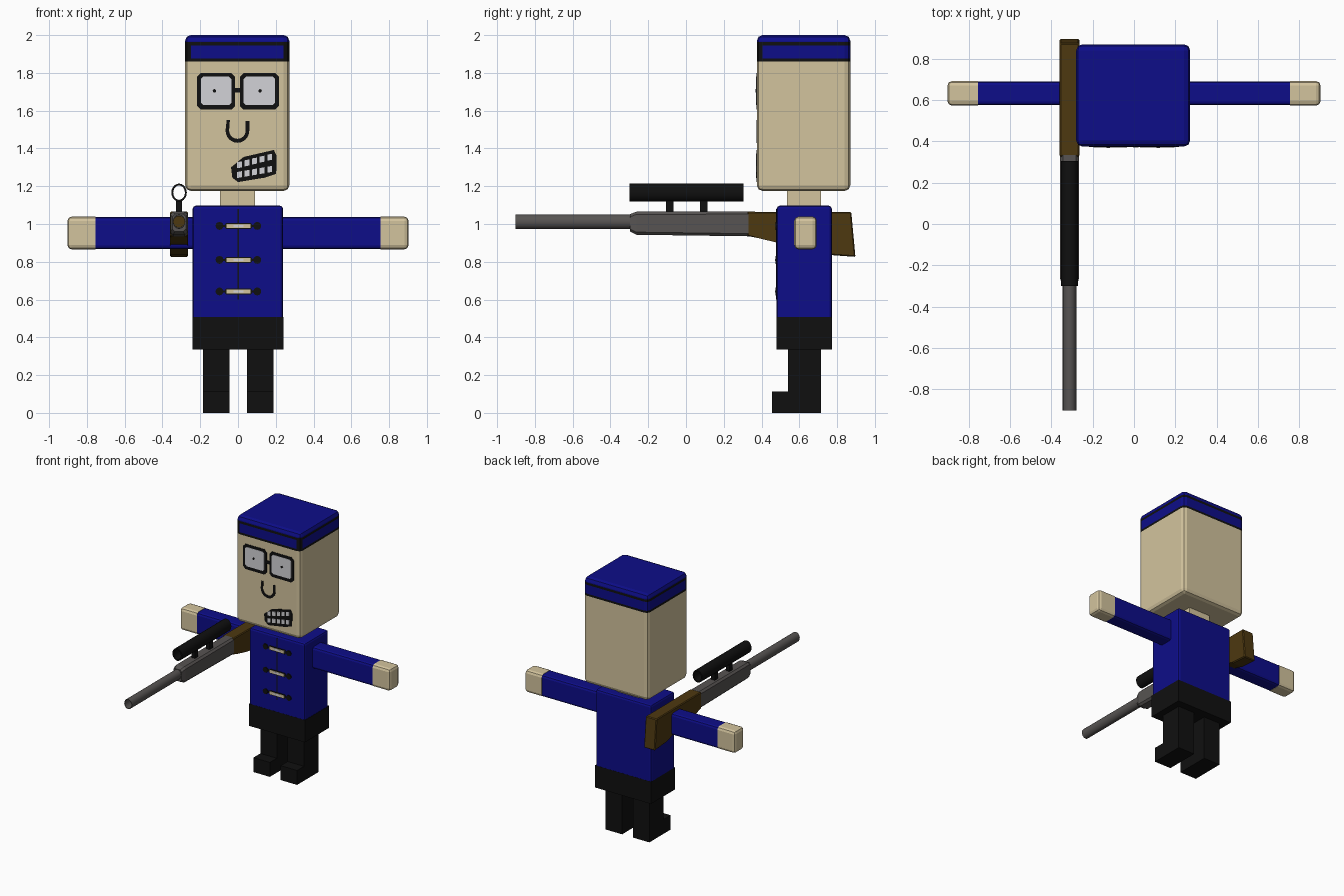
import bpy, bmesh, math
from mathutils import Vector

if "Cube" in bpy.data.objects:
    bpy.data.objects.remove(bpy.data.objects["Cube"])


def material(name, r, g, b):
    m = bpy.data.materials.new(name)
    m.diffuse_color = (r, g, b, 1)
    m.use_nodes = True
    m.node_tree.nodes["Principled BSDF"].inputs["Base Color"].default_value = m.diffuse_color
    return m


SKIN = material("skin", 0.65, 0.55, 0.34)
BLUE = material("coat_blue", 0.004, 0.004, 0.25)
BLACK = material("black", 0.005, 0.005, 0.005)
BROWN = material("wood_brown", 0.075, 0.04, 0.005)
GREY = material("gun_grey", 0.095, 0.088, 0.085)
WHITE = material("lens_white", 0.65, 0.65, 0.68)


def finish(name, bm, *mats, smooth=False):
    bmesh.ops.recalc_face_normals(bm, faces=bm.faces[:])
    me = bpy.data.meshes.new(name)
    bm.to_mesh(me)
    bm.free()
    for m in mats:
        me.materials.append(m)
    ob = bpy.data.objects.new(name, me)
    bpy.context.collection.objects.link(ob)
    if smooth:
        bpy.ops.object.select_all(action='DESELECT')
        ob.select_set(True)
        bpy.context.view_layer.objects.active = ob
        bpy.ops.object.shade_smooth_by_angle(angle=math.radians(40))
    return ob


def box_bm(x0, x1, y0, y1, z0, z1, bevel=0, segments=2):
    bm = bmesh.new()
    bmesh.ops.create_cube(bm, size=1)
    for v in bm.verts:
        v.co = ((x0 + x1) / 2 + v.co.x * (x1 - x0),
                (y0 + y1) / 2 + v.co.y * (y1 - y0),
                (z0 + z1) / 2 + v.co.z * (z1 - z0))
    if bevel:
        bmesh.ops.bevel(bm, geom=bm.edges[:], offset=bevel, segments=segments,
                        profile=0.5, affect='EDGES')
    return bm


def cut(bm, co, no):
    geom = bm.verts[:] + bm.edges[:] + bm.faces[:]
    bmesh.ops.bisect_plane(bm, geom=geom, plane_co=co, plane_no=no)


def extrude(name, pts, axis, a, b, mat, bevel=0):
    """Extrude a 2D outline along x (points y, z) or along y (points x, z)."""
    bm = bmesh.new()
    place = (lambda p, d: (d, p[0], p[1])) if axis == 'x' else (lambda p, d: (p[0], d, p[1]))
    lo = [bm.verts.new(place(p, a)) for p in pts]
    hi = [bm.verts.new(place(p, b)) for p in pts]
    bm.faces.new(lo)
    bm.faces.new(hi)
    for i in range(len(pts)):
        j = (i + 1) % len(pts)
        bm.faces.new((lo[i], lo[j], hi[j], hi[i]))
    if bevel:
        bmesh.ops.bevel(bm, geom=bm.edges[:], offset=bevel, segments=1, affect='EDGES')
    return finish(name, bm, mat)


def tube(name, y0, y1, cx, cz, rx, rz, wall, mat, n=20):
    """Open hollow tube along y."""
    bm = bmesh.new()
    rings = []
    for y, w in ((y0, 0), (y1, 0), (y1, wall), (y0, wall)):
        rings.append([bm.verts.new((cx + (rx - w) * math.cos(math.tau * i / n), y,
                                    cz + (rz - w) * math.sin(math.tau * i / n)))
                      for i in range(n)])
    for k in range(4):
        r, s = rings[k], rings[(k + 1) % 4]
        for i in range(n):
            j = (i + 1) % n
            bm.faces.new((r[i], r[j], s[j], s[i]))
    return finish(name, bm, mat, smooth=True)


def disc(cx, cz, r, n=12):
    return [(cx + r * math.cos(math.tau * i / n), cz + r * math.sin(math.tau * i / n))
            for i in range(n)]


def rect(x0, x1, z0, z1, c=0.0):
    if not c:
        return [(x0, z0), (x1, z0), (x1, z1), (x0, z1)]
    return [(x0 + c, z0), (x1 - c, z0), (x1, z0 + c), (x1, z1 - c),
            (x1 - c, z1), (x0 + c, z1), (x0, z1 - c), (x0, z0 + c)]


# Head with cap: one rounded block, coloured by height
bm = box_bm(-0.28, 0.272, 0.375, 0.87, 1.175, 2.0, 0.03)
for z in (1.86, 1.876, 1.945, 1.963):
    cut(bm, (0, 0, z), (0, 0, 1))
bm.normal_update()
for f in bm.faces:
    z, n = f.calc_center_median().z, f.normal
    if z < 1.86:
        f.material_index = 0
    elif z < 1.876 or 1.945 < z < 1.963:
        f.material_index = 2
    elif z < 1.945 and n.y < -0.1 and abs(n.x) > 0.1:
        f.material_index = 2
    else:
        f.material_index = 1
finish("head", bm, SKIN, BLUE, BLACK)

# Glasses, lenses and pupils
FACE = 0.377
for side, x0, x1, z0 in (("left", -0.217, -0.015, 1.605), ("right", 0.01, 0.217, 1.605)):
    extrude(side + "_glasses_frame", rect(x0, x1, z0, 1.8, 0.02), 'y', FACE - 0.005, FACE, BLACK)
    extrude(side + "_lens", rect(x0 + 0.02, x1 - 0.02, z0 + 0.025, 1.78, 0.012),
            'y', FACE - 0.007, FACE, WHITE)
    px = -0.125 if side == "left" else 0.117
    extrude(side + "_pupil", disc(px, 1.705, 0.009), 'y', FACE - 0.009, FACE, BLACK)
extrude("glasses_bridge", rect(-0.02, 0.015, 1.695, 1.72), 'y', FACE - 0.005, FACE, BLACK)

# Nose: a U-shaped stroke
angles = [math.pi + math.pi * i / 12 for i in range(13)]
outer = [(-0.003 + 0.063 * math.cos(a), 1.495 + 0.065 * math.sin(a)) for a in angles]
inner = [(-0.003 + 0.044 * math.cos(a), 1.495 + 0.044 * math.sin(a)) for a in angles]
extrude("nose", [(-0.06, 1.55)] + outer + [(0.06, 1.545), (0.041, 1.545)] + inner[::-1]
        + [(-0.043, 1.55)], 'y', FACE - 0.005, FACE, BLACK)

# Crooked mouth with two rows of teeth
extrude("mouth", [(-0.037, 1.30), (0.03, 1.355), (0.19, 1.392), (0.205, 1.36), (0.202, 1.265),
                  (0.14, 1.245), (0.0, 1.222), (-0.03, 1.245)], 'y', FACE - 0.005, FACE, BLACK)
for row, (z, h) in enumerate(((1.243, 0.032), (1.295, 0.032))):
    for i in range(5):
        x = -0.005 + 0.04 * i
        zz = z + 0.007 * i + row * 0.003 * i
        extrude("tooth", [(x, zz), (x + 0.026, zz + 0.005), (x + 0.026, zz + h + 0.005),
                          (x, zz + h)], 'y', FACE - 0.007, FACE, WHITE)

# Neck
finish("neck", box_bm(-0.095, 0.09, 0.535, 0.715, 1.08, 1.19), SKIN)

# Torso and trousers
bm = box_bm(-0.24, 0.238, 0.48, 0.772, 0.505, 1.097)
top = [e for e in bm.edges if max(v.co.z for v in e.verts) > 1]
bmesh.ops.bevel(bm, geom=top, offset=0.016, segments=2, profile=0.5, affect='EDGES')
finish("coat", bm, BLUE)
finish("trousers", box_bm(-0.24, 0.24, 0.479, 0.773, 0.335, 0.507), BLACK)

# Coat seam and toggles
CHEST = 0.481
extrude("coat_seam", rect(-0.003, 0.004, 0.6, 1.08), 'y', CHEST - 0.004, CHEST, BLACK)
for z in (0.99, 0.81, 0.643):
    extrude("toggle_cord", rect(-0.1, 0.105, z - 0.006, z + 0.006), 'y', CHEST - 0.005, CHEST, BLACK)
    extrude("toggle_edge", rect(-0.068, 0.074, z - 0.016, z + 0.016, 0.006),
            'y', CHEST - 0.006, CHEST, BLACK)
    extrude("toggle_bar", rect(-0.06, 0.066, z - 0.011, z + 0.011), 'y', CHEST - 0.008, CHEST, SKIN)
    extrude("toggle_middle", rect(-0.025, 0.03, z - 0.006, z + 0.006),
            'y', CHEST - 0.009, CHEST, WHITE)
    for x in (-0.098, 0.102):
        extrude("button", disc(x, z, 0.021), 'y', CHEST - 0.008, CHEST, BLACK)

# Arms with hands, legs with feet
for side, s in (("left", -1), ("right", 1)):
    x0, x1 = sorted((s * 0.2, s * 0.76))
    bm = box_bm(x0, x1, 0.576, 0.69, 0.868, 1.036)
    long_edges = [e for e in bm.edges if abs(e.verts[0].co.x - e.verts[1].co.x) > 0.1]
    bmesh.ops.bevel(bm, geom=long_edges, offset=0.018, segments=2, profile=0.5, affect='EDGES')
    finish(side + "_sleeve", bm, BLUE)
    x0, x1 = sorted((s * 0.755, s * 0.903))
    bm = box_bm(x0, x1, 0.573, 0.692, 0.866, 1.039)
    edges = [e for e in bm.edges if max(abs(v.co.x) for v in e.verts) > 0.9]
    bmesh.ops.bevel(bm, geom=edges, offset=0.022, segments=2, profile=0.5, affect='EDGES')
    finish(side + "_hand", bm, SKIN)
    x0 = -0.186 if s < 0 else 0.048
    extrude(side + "_leg", [(0.455, 0), (0.715, 0), (0.715, 0.34), (0.54, 0.34),
                            (0.54, 0.112), (0.455, 0.112)], 'x', x0, x0 + 0.141, BLACK)

# Rifle: stock, receiver, barrel, scope
GX, GZ = -0.312, 1.012
extrude("rifle_stock", [(0.325, 1.065), (0.875, 1.063), (0.897, 0.826), (0.76, 0.836),
                        (0.62, 0.885), (0.48, 0.902), (0.38, 0.932), (0.325, 0.936)],
        'x', -0.36, -0.265, BROWN, 0.006)
bm = bmesh.new()
sections = []
for y, w, z0, z1 in ((-0.297, 0.036, 0.96, 1.052), (-0.262, 0.046, 0.943, 1.065),
                     (0.333, 0.046, 0.935, 1.066)):
    sections.append([bm.verts.new((x, y, z)) for x, z in rect(GX - w, GX + w, z0, z1, 0.014)])
for a, b in zip(sections, sections[1:]):
    for i in range(8):
        j = (i + 1) % 8
        bm.faces.new((a[i], a[j], b[j], b[i]))
bm.faces.new(sections[0])
bm.faces.new(sections[-1])
finish("rifle_receiver", bm, GREY)
tube("rifle_barrel", -0.903, -0.28, GX, GZ, 0.033, 0.038, 0.004, GREY)
extrude("barrel_bore", disc(GX, GZ, 0.031, 20), 'y', -0.306, -0.298, BROWN)
tube("scope", -0.3, 0.305, GX, 1.166, 0.041, 0.048, 0.01, BLACK)
for y in (-0.085, 0.095):
    finish("scope_mount", box_bm(GX - 0.016, GX + 0.016, y - 0.02, y + 0.02, 1.055, 1.126), BLACK)
